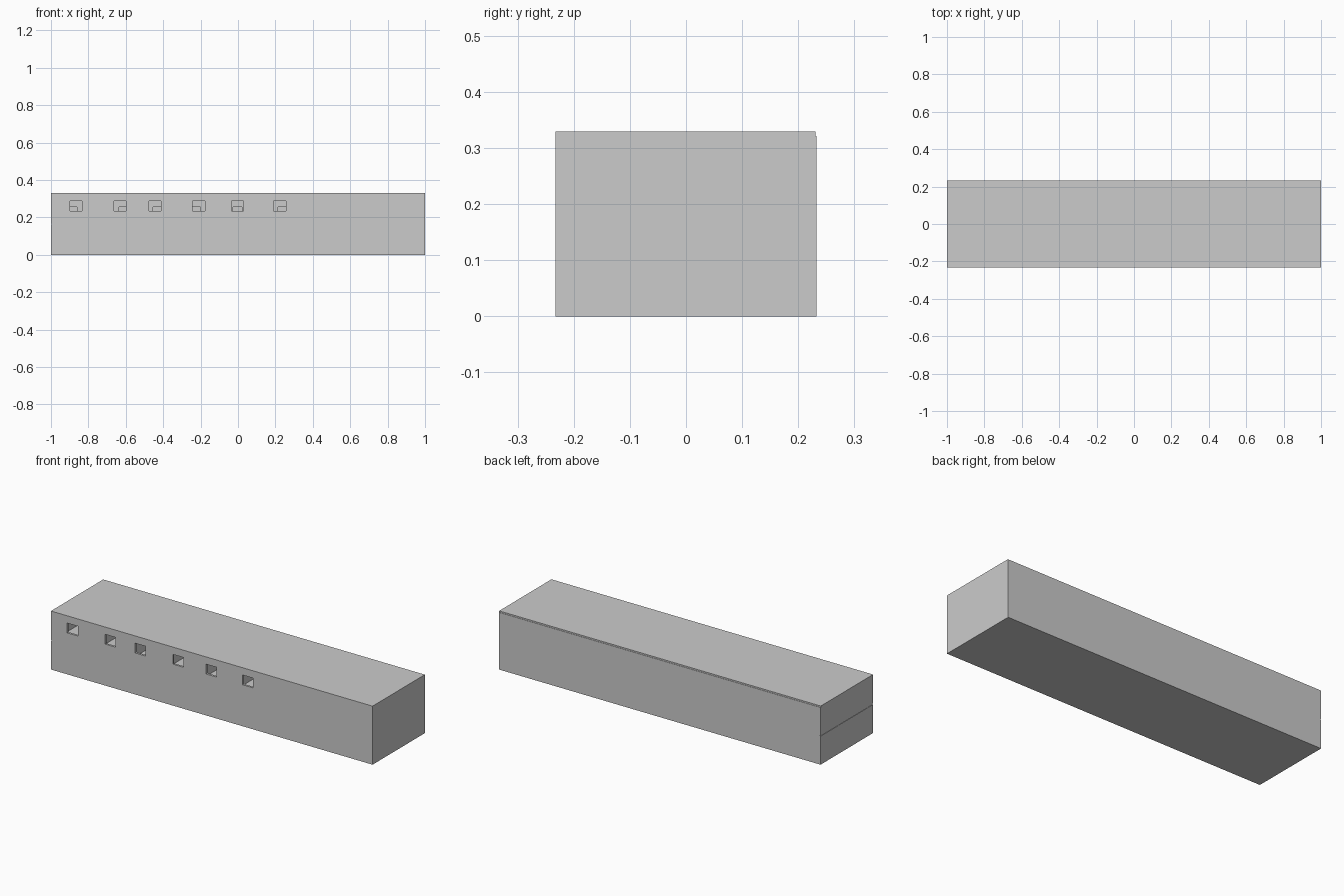
import bpy
import bmesh

if "Cube" in bpy.data.objects:
    bpy.data.objects.remove(bpy.data.objects["Cube"])

L, W, T = 1.0, 0.233, 0.012          # half length, half width, wall thickness
MID0, MID1 = 0.160, 0.167            # upper floor slab
EAVE, TOP = 0.321, 0.329             # roof slab


def build(name, boxes):
    """One object made from axis-aligned boxes (x0, x1, y0, y1, z0, z1)."""
    bm = bmesh.new()
    for x0, x1, y0, y1, z0, z1 in boxes:
        cube = bmesh.ops.create_cube(bm, size=1)
        for v in cube["verts"]:
            v.co.x = x1 if v.co.x > 0 else x0
            v.co.y = y1 if v.co.y > 0 else y0
            v.co.z = z1 if v.co.z > 0 else z0
    mesh = bpy.data.meshes.new(name)
    bm.to_mesh(mesh)
    bm.free()
    obj = bpy.data.objects.new(name, mesh)
    bpy.context.collection.objects.link(obj)
    return obj


def pierced_wall(name, x0, x1, y0, y1, z0, z1, centres, width, low, high):
    """Wall along x with a row of equal rectangular openings."""
    boxes = [(x0, x1, y0, y1, high, z1)]
    if low > z0:
        boxes.append((x0, x1, y0, y1, z0, low))
    start = x0
    for c in centres:
        boxes.append((start, c - width / 2, y0, y1, low, high))
        start = c + width / 2
    boxes.append((start, x1, y0, y1, low, high))
    return build(name, boxes)


# Slabs
build("ground_floor", [(-L, L, -W, W, 0, 0.005)])
build("upper_floor", [(-L + 0.002, L, -W, W, MID0, MID1)])
build("roof", [(-L, L, -W, W - 0.002, EAVE, TOP)])

# Lower storey shell
build("lower_long_walls", [(-L, L, -W, -W + T, 0.005, MID0),
                           (-L, L, W - T, W, 0.005, MID0)])
build("lower_end_walls", [(s * L - T * (s > 0), s * L + T * (s < 0),
                           -W + T, W - T, 0.005, MID0) for s in (-1, 1)])

# Upper storey shell with the front window row
windows = [-0.866, -0.631, -0.444, -0.209, -0.003, 0.224]
pierced_wall("front_window_wall", -L, L, -W, -W + T, MID1, EAVE,
             windows, 0.066, 0.233, 0.288)
build("upper_back_wall", [(-L, L, W - T, W, MID1, EAVE)])
build("upper_end_walls", [(s * L - T * (s > 0), s * L + T * (s < 0),
                           -W + T, W - T, MID1, EAVE) for s in (-1, 1)])

# Inner corridor wall with doorways glimpsed through the windows
doors = [-0.885, -0.61, -0.43, -0.225, -0.003, 0.24]
pierced_wall("corridor_wall", -L + T, L - T, 0.0, 0.01, MID1, EAVE,
             doors, 0.05, MID1, 0.256)

# Partitions between the front rooms
splits = [(a + b) / 2 for a, b in zip(windows, windows[1:])] + [0.34]
build("room_partitions", [(x - 0.005, x + 0.005, -W + T, 0.0, MID1, EAVE)
                          for x in splits])
